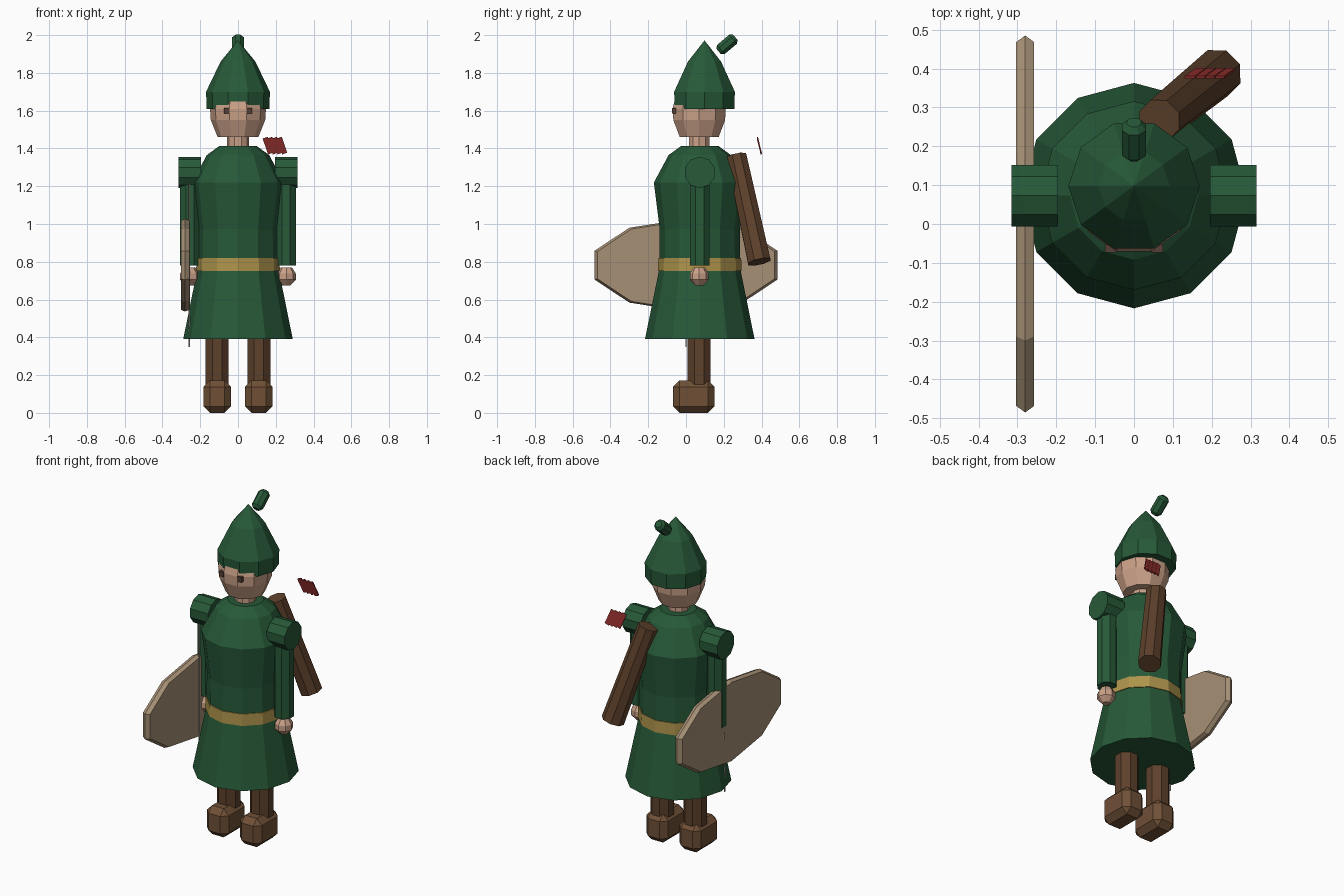
import bpy, bmesh, math
from mathutils import Matrix, Vector, Euler

if "Cube" in bpy.data.objects:
    bpy.data.objects.remove(bpy.data.objects["Cube"])


def material(name, rgb):
    m = bpy.data.materials.new(name)
    m.diffuse_color = (*rgb, 1)
    m.use_nodes = True
    m.node_tree.nodes["Principled BSDF"].inputs["Base Color"].default_value = m.diffuse_color
    return m


GREEN = material("green_cloth", (0.02, 0.10, 0.04))
SKIN = material("skin", (0.60, 0.36, 0.25))
LEATHER = material("leather", (0.11, 0.052, 0.024))
BOOT = material("boot_leather", (0.16, 0.08, 0.037))
GOLD = material("gold", (0.42, 0.29, 0.07))
WOOD = material("pale_wood", (0.38, 0.28, 0.18))
RED = material("red", (0.28, 0.028, 0.025))
DARK = material("dark_eye", (0.09, 0.05, 0.035))
STRING = material("string", (0.45, 0.42, 0.36))


def finish(bm, name, mat):
    bmesh.ops.recalc_face_normals(bm, faces=bm.faces)
    me = bpy.data.meshes.new(name)
    bm.to_mesh(me)
    bm.free()
    me.materials.append(mat)
    ob = bpy.data.objects.new(name, me)
    bpy.context.collection.objects.link(ob)
    return ob


def lathe(name, profile, n, mat, matrix=Matrix(), phase=0.0):
    """Closed n-sided solid from (radius, height) pairs; radius 0 makes a tip."""
    bm = bmesh.new()
    rings = []
    for r, z in profile:
        count = n if r > 0 else 1
        rings.append([bm.verts.new(matrix @ Vector((
            r * math.cos(phase + math.tau * i / n),
            r * math.sin(phase + math.tau * i / n), z))) for i in range(count)])
    for a, b in zip(rings, rings[1:]):
        for i in range(n):
            j = (i + 1) % n
            if len(b) == 1:
                bm.faces.new((a[i], a[j], b[0]))
            else:
                bm.faces.new((a[i], a[j], b[j], b[i]))
    for ring in (rings[0], rings[-1]):
        if len(ring) > 2:
            bm.faces.new(ring)
    return finish(bm, name, mat)


def box(name, size, mat, matrix, bevel=0.0):
    bm = bmesh.new()
    bmesh.ops.create_cube(bm, size=1, matrix=Matrix.Diagonal((*size, 1)))
    if bevel:
        bmesh.ops.bevel(bm, geom=bm.edges[:], offset=bevel, segments=1,
                        affect='EDGES', profile=0.5)
    bm.transform(matrix)
    return finish(bm, name, mat)


def at(x, y, z):
    return Matrix.Translation((x, y, z))


Y = 0.07  # body axis
OCT = math.pi / 8

# Tunic and belt
lathe("tunic", [(0.29, 0.39), (0.215, 0.76), (0.212, 0.97), (0.243, 1.22),
                (0.165, 1.365), (0.10, 1.412)], 12, GREEN, at(0, 0.073, 0))
lathe("belt", [(0.222, 0.75), (0.219, 0.82)], 12, GOLD, at(0, 0.073, 0))

# Neck, head and eyes
lathe("neck", [(0.058, 1.38), (0.058, 1.49)], 10, SKIN, at(0, Y, 0))
lathe("head", [(0.108, 1.46), (0.144, 1.55), (0.148, 1.61), (0.125, 1.70)],
      10, SKIN, at(0, Y, 0))

# Hat and its curled tip
lathe("hat", [(0.166, 1.61), (0.169, 1.70), (0.092, 1.86), (0, 1.972)],
      10, GREEN, at(0, 0.098, 0))
lathe("hat_tip", [(0.02, -0.058), (0.034, -0.042), (0.034, 0.042), (0.02, 0.058)],
      8, GREEN, at(0, 0.217, 1.951) @ Matrix.Rotation(-math.radians(50), 4, 'X'), OCT)

for side, s in (("left", -1), ("right", 1)):
    box(side + "_eye", (0.03, 0.02, 0.03), DARK, at(s * 0.06, -0.063, 1.6))
    # Shoulder caps, arms and hands
    lathe(side + "_shoulder_cap", [(0.083, -0.06), (0.083, 0.06)], 10, GREEN,
          at(s * 0.255, 0.073, 1.273) @ Matrix.Rotation(math.pi / 2, 4, 'Y'))
    lathe(side + "_arm", [(0.056, 0.78), (0.056, 1.26)], 8, GREEN,
          at(s * 0.254, 0.073, 0), OCT)
    lathe(side + "_hand", [(0.022, 0.675), (0.05, 0.705), (0.05, 0.738), (0.03, 0.77)],
          8, SKIN, at(s * 0.256, Y, 0))
    # Legs and boots
    lathe(side + "_leg", [(0.066, 0.12), (0.066, 0.42)], 8, LEATHER,
          at(s * 0.11, Y, 0), OCT)
    box(side + "_boot", (0.145, 0.218, 0.172), BOOT, at(s * 0.11, 0.041, 0.086), 0.034)

# Oval wooden plate held at the left side, with a thin string
plate = (at(-0.28, 0, 0.782) @ Matrix.Rotation(math.pi / 2, 4, 'Y')
         @ Matrix.Diagonal((0.245, 0.51, 1, 1)))
lathe("bow_plate", [(0.965, -0.023), (1, 0), (0.965, 0.023)], 10, WOOD, plate)
lathe("bow_string", [(0.004, 0.35), (0.004, 1.22)], 6, STRING, at(-0.257, 0, 0))

# Quiver slung across the back, from lower end to upper end
low, high = Vector((0.215, 0.388, 0.80)), Vector((0.065, 0.267, 1.36))
axis = high - low
turn = Vector((0, 0, 1)).rotation_difference(axis).to_matrix().to_4x4()
lathe("quiver", [(0.065, 0), (0.057, axis.length)], 8, LEATHER,
      Matrix.Translation(low) @ turn, OCT)

# Arrow fletchings floating above the quiver
tilt = Euler((math.radians(13), math.radians(-19), 0)).to_matrix().to_4x4()
for i in range(4):
    box(f"fletching_{i + 1}", (0.028, 0.006, 0.09), RED,
        at(0.158 + i * 0.025, 0.388, 1.415) @ tilt)
